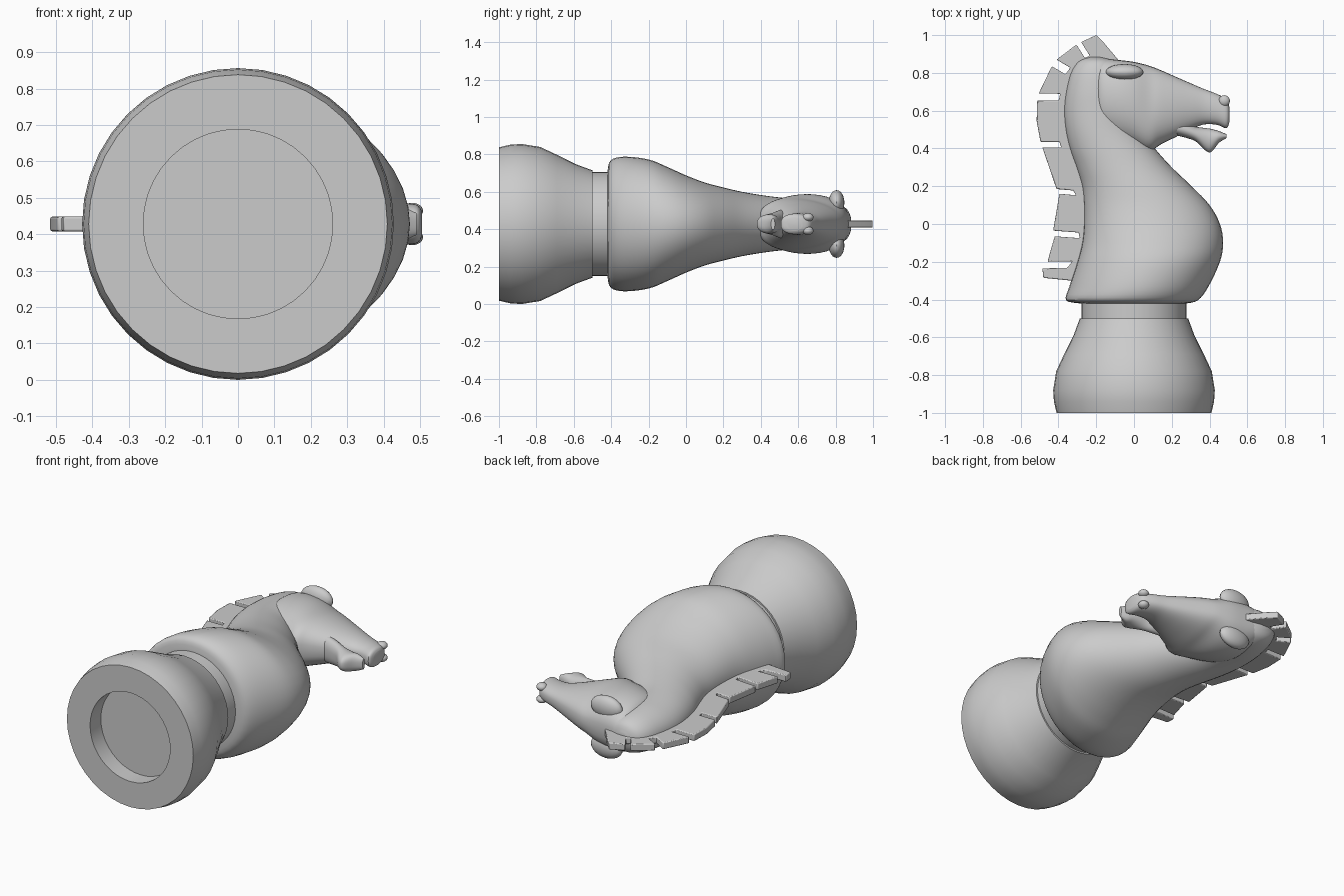
import bpy, bmesh, math
from mathutils import Vector

if "Cube" in bpy.data.objects:
    bpy.data.objects.remove(bpy.data.objects["Cube"])

AXIS_Z = 0.428  # height of the long axis of the lying piece

grey = bpy.data.materials.new("plain_grey")
grey.use_nodes = True
grey.diffuse_color = (0.6, 0.6, 0.6, 1)
grey.node_tree.nodes["Principled BSDF"].inputs["Base Color"].default_value = grey.diffuse_color


def finish(bm, name, angle=40):
    """Turn a bmesh into a smooth shaded object."""
    bmesh.ops.recalc_face_normals(bm, faces=bm.faces)
    mesh = bpy.data.meshes.new(name)
    bm.to_mesh(mesh)
    bm.free()
    mesh.materials.append(grey)
    obj = bpy.data.objects.new(name, mesh)
    bpy.context.collection.objects.link(obj)
    bpy.ops.object.select_all(action="DESELECT")
    obj.select_set(True)
    bpy.context.view_layer.objects.active = obj
    bpy.ops.object.shade_smooth_by_angle(angle=math.radians(angle))
    return obj


def smooth_sections(sections, steps=4):
    """Catmull-Rom interpolation of the section values."""
    rows = [Vector(s) for s in sections]
    rows = [rows[0]] + rows + [rows[-1]]
    result = []
    for a, b, c, d in zip(rows, rows[1:], rows[2:], rows[3:]):
        for k in range(steps):
            t = k / steps
            result.append(b + (c - a) * (t / 2)
                          + (a * 2 - b * 5 + c * 4 - d) * (t * t / 2)
                          + (b * 3 - a - c * 3 + d) * (t ** 3 / 2))
    return result + [rows[-1]]


def loft(name, sections, along, power=1.0, sides=40):
    """Each section is: station, low edge, high edge, low half width, high half width."""
    bm = bmesh.new()
    rings = []
    for station, low, high, w_low, w_high in smooth_sections(sections):
        ring = []
        for i in range(sides):
            angle = math.tau * i / sides
            t = (1 - math.cos(angle)) / 2
            s = math.sin(angle)
            width = (w_low + (w_high - w_low) * t) * math.copysign(abs(s) ** power, s)
            across = low + (high - low) * t
            x, y = (across, station) if along == "y" else (station, across)
            ring.append(bm.verts.new((x, y, AXIS_Z + width)))
        rings.append(ring)
    for r, q in zip(rings, rings[1:]):
        for i in range(sides):
            j = (i + 1) % sides
            bm.faces.new((r[i], r[j], q[j], q[i]))
    bm.faces.new(rings[0])
    bm.faces.new(rings[-1])
    return finish(bm, name)


def ellipsoid(name, centre, scale):
    bm = bmesh.new()
    bmesh.ops.create_uvsphere(bm, u_segments=20, v_segments=12, radius=1)
    for v in bm.verts:
        v.co = Vector(a * b for a, b in zip(v.co, scale)) + Vector(centre)
    return finish(bm, name)


# Turned base with a round recess in its foot and a collar on top
profile = [(0, -.9), (.26, -.9), (.26, -1), (.41, -1), (.424, -.94), (.428, -.88),
           (.412, -.78), (.37, -.69), (.32, -.59), (.287, -.5), (.278, -.5), (.278, -.4), (0, -.4)]
bm = bmesh.new()
verts = [bm.verts.new((r, y, AXIS_Z)) for r, y in profile]
edges = [bm.edges.new(pair) for pair in zip(verts, verts[1:])]
bmesh.ops.spin(bm, geom=verts + edges, cent=(0, 0, AXIS_Z), axis=(0, 1, 0),
               angle=math.tau, steps=40)
bmesh.ops.remove_doubles(bm, verts=bm.verts, dist=.0005)
finish(bm, "base", 30)

# Chest and neck, with a bevelled underside
torso = [(-.42, -.29, .28, .28), (-.403, -.36, .34, .34), (-.33, -.342, .395, .36),
         (-.2, -.3, .455, .345), (-.1, -.275, .472, .305), (0, -.265, .455, .26),
         (.1, -.265, .4, .222), (.2, -.275, .305, .195), (.3, -.305, .2, .172),
         (.4, -.34, .11, .155), (.5, -.362, .03, .142), (.6, -.37, 0, .133),
         (.7, -.36, -.03, .125), (.8, -.335, -.06, .108), (.86, -.295, -.1, .08),
         (.883, -.24, -.17, .03)]
loft("chest_and_neck", [s + (s[-1],) for s in torso], "y")

# Head from cheek to upper lip
loft("head", [(-.22, .6, .85, .07, .06), (-.2, .53, .868, .125, .1), (-.16, .48, .875, .148, .14),
              (-.08, .44, .868, .158, .16), (0, .415, .858, .162, .15), (.08, .385, .838, .155, .12),
              (.14, .42, .815, .14, .11), (.22, .46, .78, .11, .095), (.3, .5, .745, .082, .077),
              (.37, .527, .715, .064, .062), (.44, .525, .688, .06, .055),
              (.49, .507, .66, .056, .05), (.505, .54, .62, .035, .035)], "x", .75)

# Lower jaw and chin, split from the head by the mouth
loft("lower_jaw", [(.2, .475, .56, .08, .08), (.28, .455, .535, .07, .07), (.33, .435, .515, .062, .062),
                   (.38, .388, .508, .05, .058), (.41, .382, .503, .048, .055),
                   (.45, .43, .492, .045, .05), (.49, .455, .475, .03, .03)], "x", .8)

# Brows and nostrils on both sides
for side, label in ((1, "upper"), (-1, "lower")):
    ellipsoid(label + "_brow", (-.05, .805, AXIS_Z + side * .115), (.1, .042, .066))
    ellipsoid(label + "_nostril", (.478, .652, AXIS_Z + side * .036), (.03, .03, .022))

# Mane: one flat plate whose outer edge is cut by slots
teeth = [((-.48, -.285), (-.485, -.235)), ((-.458, -.2), (-.42, -.065)),
         ((-.428, -.035), (-.395, .16)), ((-.41, .185), (-.485, .405)),
         ((-.495, .435), (-.512, .655)), ((-.505, .69), (-.435, .835)),
         ((-.41, .87), (-.305, .95)), ((-.28, .963), (-.2, 1))]
slot_ends = [(-.34, -.215), (-.29, -.06), (-.315, .165), (-.39, .42),
             (-.395, .672), (-.35, .81), (-.247, .885)]
outline = []
for i, (start, end) in enumerate(teeth):
    start, end = Vector(start), Vector(end)
    outline.append(start)
    if i == 4:
        outline.append((start + end) / 2 - Vector((.012, 0)))
    outline.append(end)
    if i < len(slot_ends):
        half_gap = (Vector(teeth[i + 1][0]) - end) / 2
        root = Vector(slot_ends[i])
        outline += [root - half_gap, root + half_gap]
outline += [Vector(p) for p in ((-.16, .96), (-.08, .865), (-.2, .8), (-.28, .6),
                                (-.2, .2), (-.2, -.1), (-.28, -.305))]
bm = bmesh.new()
plate = bm.faces.new([bm.verts.new((p.x, p.y, AXIS_Z - .02)) for p in outline])
top = bmesh.ops.extrude_face_region(bm, geom=[plate])["geom"]
bmesh.ops.translate(bm, vec=(0, 0, .04), verts=[g for g in top if isinstance(g, bmesh.types.BMVert)])
mane = finish(bm, "mane", 30)
bevel = mane.modifiers.new("soft_edges", "BEVEL")
bevel.width = .005
bevel.segments = 2
